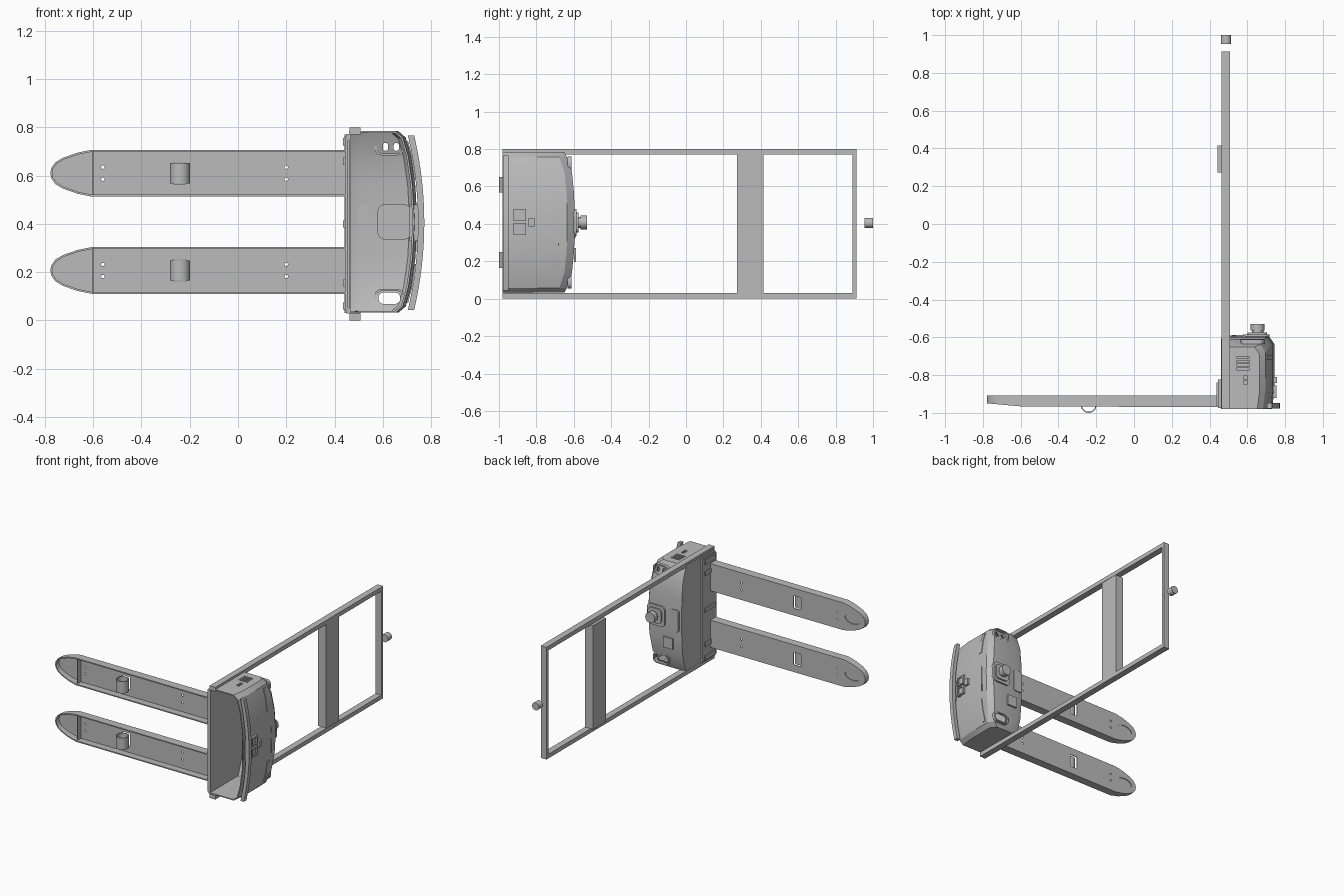
import bpy, bmesh, math
from mathutils import Matrix, Vector

cube = bpy.data.objects.get("Cube")
if cube:
    bpy.data.objects.remove(cube)

GREY = (0.5, 0.5, 0.5, 1)
grey = bpy.data.materials.new("plain_grey")
grey.use_nodes = True
grey.diffuse_color = GREY
grey.node_tree.nodes["Principled BSDF"].inputs["Base Color"].default_value = GREY
MID = 0.408      # middle of the machine across its width


def finish(name, bm):
    bmesh.ops.recalc_face_normals(bm, faces=bm.faces)
    me = bpy.data.meshes.new(name)
    bm.to_mesh(me)
    bm.free()
    ob = bpy.data.objects.new(name, me)
    bpy.context.collection.objects.link(ob)
    me.materials.append(grey)
    return ob


def box(name, x, y, z, bevel=0):
    bm = bmesh.new()
    bmesh.ops.create_cube(bm, size=1)
    for v in bm.verts:
        v.co = Vector([(r[0] + r[1]) / 2 + c * (r[1] - r[0]) for r, c in zip((x, y, z), v.co)])
    if bevel:    # round the corners seen from above (edges running along y)
        upright = [e for e in bm.edges if abs(e.verts[0].co.y - e.verts[1].co.y) > 1e-5]
        bmesh.ops.bevel(bm, geom=upright, offset=bevel, segments=4, profile=0.5, affect='EDGES')
    return finish(name, bm)


def cylinder(name, centre, radius, length, axis='Y', stretch=1, caps=True, top=None):
    bm = bmesh.new()
    bmesh.ops.create_cone(bm, cap_ends=caps, segments=32, radius1=radius,
                          radius2=radius if top is None else top, depth=length)
    bmesh.ops.scale(bm, vec=(stretch, 1, 1), verts=bm.verts)
    if axis == 'Y':
        bmesh.ops.rotate(bm, matrix=Matrix.Rotation(-math.pi / 2, 3, 'X'), verts=bm.verts)
    bmesh.ops.translate(bm, vec=centre, verts=bm.verts)
    return finish(name, bm)


def loft(name, sections, close=False):
    """Skin rows of points; the end rows are capped."""
    bm = bmesh.new()
    rows = [[bm.verts.new(p) for p in s] for s in sections]
    n = len(rows[0])
    for a, b in zip(rows, rows[1:]):
        for i in range(n if close else n - 1):
            j = (i + 1) % n
            bm.faces.new((a[i], a[j], b[j], b[i]))
    bm.faces.new(rows[0])
    bm.faces.new(rows[-1])
    return finish(name, bm)


def bake(ob, cutters=(), thickness=0):
    if thickness:
        m = ob.modifiers.new("wall", 'SOLIDIFY')
        m.thickness, m.offset = thickness, -1
    for c in cutters:
        m = ob.modifiers.new("cut", 'BOOLEAN')
        m.operation, m.object, m.solver = 'DIFFERENCE', c, 'EXACT'
    dg = bpy.context.evaluated_depsgraph_get()
    ob.data = bpy.data.meshes.new_from_object(ob.evaluated_get(dg))
    ob.modifiers.clear()
    for c in cutters:
        bpy.data.objects.remove(c)


# Mast frame with its cross panel and top sensor
MAST_X = (0.462, 0.507)
for side, z in (("right", (0, 0.03)), ("left", (0.77, 0.8))):
    box("mast_rail_" + side, MAST_X, (-0.98, 0.912), z)
box("mast_top_bar", MAST_X, (0.89, 0.912), (0.03, 0.77))
box("mast_cross_panel", (0.442, 0.505), (0.272, 0.415), (0.03, 0.77))
cylinder("mast_top_sensor", (0.487, 0.977, 0.405), 0.027, 0.046)

# Forks: channels open underneath, with rounded tips, rollers and ribs
TIP = [(0.45, 0.097), (-0.605, 0.097), (-0.665, 0.085), (-0.725, 0.064),
       (-0.757, 0.045), (-0.773, 0.022), (-0.778, 0)]
for side, zc in (("right", 0.207), ("left", 0.61)):
    outline = TIP + [(x, -h) for x, h in reversed(TIP[:-1])]
    bm = bmesh.new()
    top = [bm.verts.new((x, -0.908, zc + h)) for x, h in outline]
    low = [bm.verts.new((x, -0.97 + 0.09 * max(0, -0.55 - x), zc + h)) for x, h in outline]
    bm.faces.new(top)
    for i in range(len(top) - 1):
        bm.faces.new((top[i], top[i + 1], low[i + 1], low[i]))
    fork = finish("fork_" + side, bm)
    cuts = [box("cut", (-0.272, -0.212), (-1.1, -0.8), (zc - 0.045, zc + 0.045), 0.01),
            cylinder("cut", (-0.68, -0.903, zc), 0.033, 0.02, stretch=1.85)]
    cuts += [cylinder("cut", (x, -0.9, zc + dz), 0.007, 0.2)
             for x in (-0.56, 0.2) for dz in (-0.025, 0.025)]
    bake(fork, cuts, 0.008)
    box("fork_rib_" + side, (-0.603, -0.597), (-0.955, -0.914), (zc - 0.09, zc + 0.09))
    roller = cylinder("fork_roller_" + side, (-0.24, -0.958, zc), 0.042, 0.084, 'Z', caps=False)
    bake(roller, thickness=0.006)

# Fork carriage
box("carriage_plate", (0.444, 0.456), (-0.975, -0.822), (0.04, 0.765))
for z in (0.06, 0.155, 0.4, 0.66, 0.74):
    box("carriage_tab", (0.436, 0.446), (-0.96, -0.84), (z - 0.015, z + 0.015))
for z in (0.04, 0.76):
    box("carriage_guide", (0.45, 0.465), (-0.975, -0.822), (z - 0.012, z + 0.012))

# Drive housing: a shell open underneath, bowed outward and sloping at both ends
half = [(0.376, 0.665, -0.65), (0.35, 0.695, -0.638), (0.27, 0.718, -0.61),
        (0.15, 0.735, -0.598), (0.0, 0.743, -0.595)]     # offset, reach, height
stations = [(MID - d, r, h) for d, r, h in half] + [(MID + d, r, h) for d, r, h in reversed(half[:-1])]
housing = loft("drive_housing", [
    [(0.46, -0.98, z), (0.46, h - 0.012, z), (0.505, h, z), (r - 0.028, h, z), (r, h - 0.04, z),
     (r, -0.88, z), (r - 0.012, -0.98, z)] for z, r, h in stations])
cuts = [box("cut", (0.582, 0.672), (-0.75, -0.5), (0.068, 0.116), 0.022)]
cuts += [box("cut", (x, x + 0.022), (-0.75, -0.5), (0.703, 0.735), 0.009) for x in (0.6, 0.645)]
cuts += [box("cut", (0.543, 0.612), (y, y + 0.01), (0.74, 0.85)) for y in (-0.772, -0.752, -0.732, -0.712)]
cuts += [box("cut", (0.58, 0.602), (y, y + 0.018), (0.74, 0.85)) for y in (-0.848, -0.822)]
bake(housing, cuts, 0.008)

# Recess frames around the hand openings
for side, z in (("right", 0.092), ("left", 0.722)):
    rim = box("handle_rim_" + side, (0.565, 0.69), (-0.634, -0.612), (z - 0.038, z + 0.038), 0.03)
    bake(rim, [box("cut", (0.574, 0.681), (-0.8, -0.5), (z - 0.03, z + 0.03), 0.024)])

# Scanner with its mount, plus the panels on the roof
box("scanner_mount", (0.578, 0.718), (-0.615, -0.585), (0.335, 0.481), 0.03)
box("scanner_plinth", (0.6, 0.705), (-0.59, -0.575), (0.355, 0.461), 0.025)
cylinder("scanner_neck", (0.655, -0.57, MID), 0.03, 0.02)
cylinder("scanner_head", (0.655, -0.546, MID), 0.037, 0.034)
box("roof_screen", (0.518, 0.592), (-0.6, -0.588), (0.195, 0.271))
box("roof_cover", (0.475, 0.54), (-0.605, -0.591), (0.325, 0.481), 0.015)

# Lamps, seam and camera block on the outer face
for side, s in (("right", -1), ("left", 1)):
    z0, z1 = sorted((MID + s * 0.18, MID + s * 0.335))
    lamp = loft("side_lamp_" + side, [
        [(x, y, MID + s * d) for x, y in
         ((r - 0.01, -0.718), (r + 0.004, -0.718), (r + 0.004, -0.693), (r - 0.01, -0.693))]
        for d, r in ((0.175, 0.732), (0.27, 0.718), (0.335, 0.701))], True)
box("face_seam", (0.735, 0.745), (-0.685, -0.68), (0.285, 0.465))
for z in (0.372, 0.447):
    frame = box("camera_frame", (0.73, 0.755), (-0.922, -0.855), (z - 0.032, z + 0.032))
    bake(frame, [box("cut", (0.747, 0.8), (-0.91, -0.867), (z - 0.022, z + 0.022))])
box("camera_block", (0.73, 0.758), (-0.843, -0.81), (0.387, 0.431))

# Curved bumper
arc = []
for i in range(17):
    t = i / 8 - 1
    x = 0.772 - 0.042 * t * t
    arc.append([(x - 0.026, -0.978, 0.405 + 0.362 * t), (x, -0.978, 0.405 + 0.362 * t),
                (x, -0.948, 0.405 + 0.362 * t), (x - 0.026, -0.948, 0.405 + 0.362 * t)])
loft("bumper", arc, True)
box("bumper_bracket", (0.71, 0.75), (-0.97, -0.955), (0.33, 0.48))

# Smooth the round parts while keeping hard edges
for ob in bpy.context.collection.objects:
    ob.select_set(ob.type == 'MESH')
    if ob.type == 'MESH':
        bpy.context.view_layer.objects.active = ob
bpy.ops.object.shade_smooth_by_angle(angle=math.radians(25))
